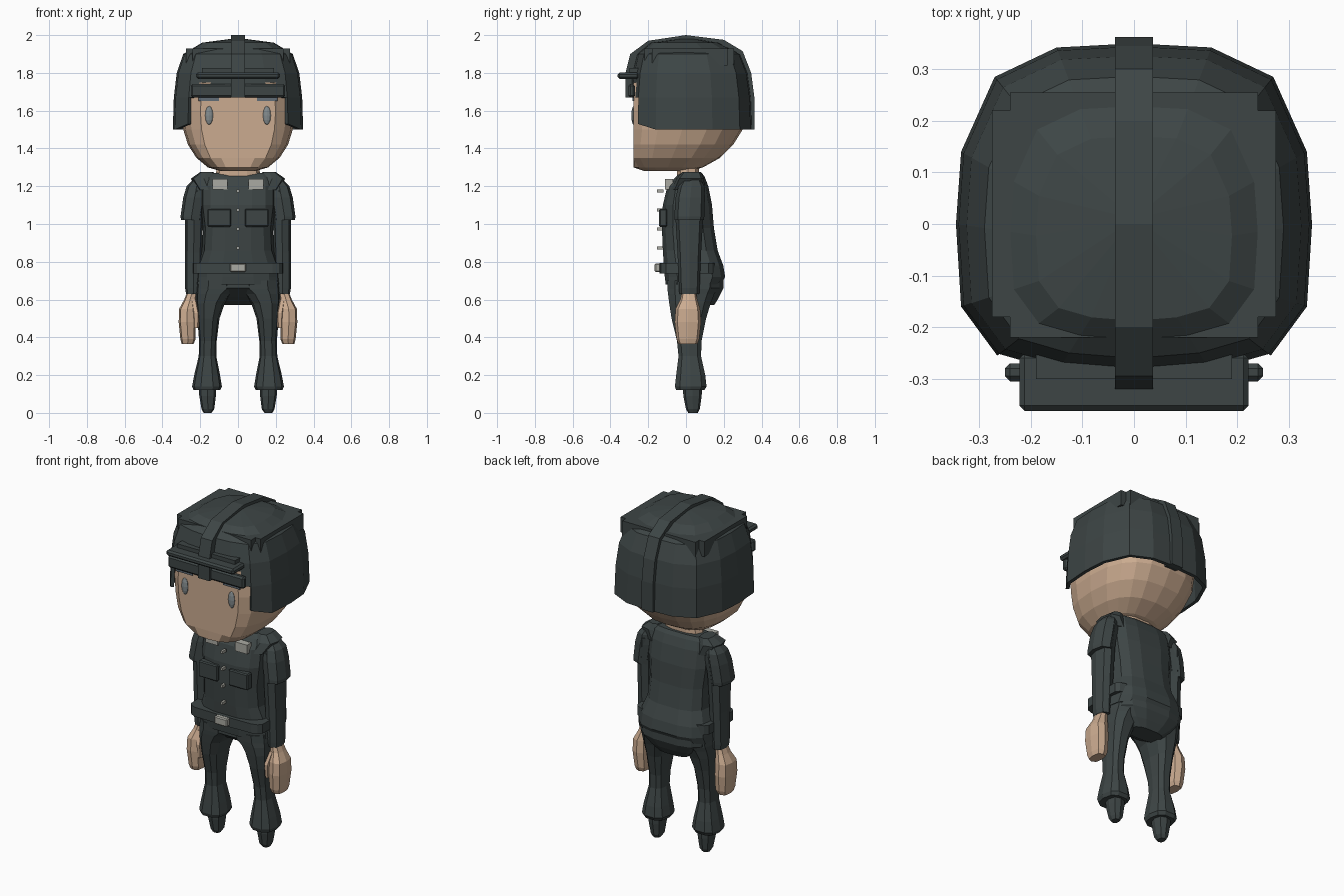
import bpy, bmesh, math

cube = bpy.data.objects.get("Cube")
if cube:
    bpy.data.objects.remove(cube, do_unlink=True)


def material(name, r, g, b):
    mat = bpy.data.materials.new(name)
    mat.use_nodes = True
    mat.diffuse_color = (r, g, b, 1)
    shader = next(n for n in mat.node_tree.nodes if n.type == "BSDF_PRINCIPLED")
    shader.inputs["Base Color"].default_value = (r, g, b, 1)
    shader.inputs["Roughness"].default_value = .9
    return mat


cloth = material("dark_cloth", .047, .06, .06)
skin = material("skin", .6, .41, .28)
metal = material("pale_metal", .4, .4, .36)
eye_grey = material("eye_grey", .23, .26, .27)
brow_grey = material("brow_grey", .12, .15, .18)


def finish(name, bm, mat, mirror=False):
    """Turn a bmesh into a flat shaded object, optionally mirrored across x."""
    bmesh.ops.recalc_face_normals(bm, faces=bm.faces)
    mesh = bpy.data.meshes.new(name)
    bm.to_mesh(mesh)
    bm.free()
    mesh.materials.append(mat)
    obj = bpy.data.objects.new(name, mesh)
    bpy.context.collection.objects.link(obj)
    if mirror:
        mod = obj.modifiers.new("mirror", "MIRROR")
        mod.use_mirror_merge = False
    return obj


def skin_rings(bm, rings, cap=True):
    """Bridge equal rings of vertices into a closed tube."""
    count = len(rings[0])
    for low, high in zip(rings, rings[1:]):
        for i in range(count):
            j = (i + 1) % count
            bm.faces.new((low[i], low[j], high[j], high[i]))
    if cap:
        bm.faces.new(rings[0])
        bm.faces.new(rings[-1])


def loft(name, rows, mat, sides=10, power=2.6, mirror=False, front=None):
    """Rows are (z, x0, x1, y0, y1): bounds of rounded cross-sections."""
    bm = bmesh.new()
    rings = []
    for z, x0, x1, y0, y1 in rows:
        ring = []
        for i in range(sides):
            angle = math.tau * i / sides
            c, s = math.cos(angle), math.sin(angle)
            u = math.copysign(abs(c) ** (2 / power), c)
            v = math.copysign(abs(s) ** (2 / power), s)
            x = (x0 + x1) / 2 + u * (x1 - x0) / 2
            y = (y0 + y1) / 2 + v * (y1 - y0) / 2
            if front is not None:
                y = max(y, front)
            ring.append(bm.verts.new((x, y, z)))
        rings.append(ring)
    skin_rings(bm, rings)
    return finish(name, bm, mat, mirror)


def centred(rows):
    """Expand (z, half width, y0, y1) into symmetric bounds."""
    return [(z, -w, w, y0, y1) for z, w, y0, y1 in rows]


def box(name, x, y, z, mat, mirror=False, bevel=0):
    """Box from three (low, high) ranges."""
    bm = bmesh.new()
    bmesh.ops.create_cube(bm, size=1)
    for v in bm.verts:
        v.co = [sum(r) / 2 + c * (r[1] - r[0]) for r, c in zip((x, y, z), v.co)]
    if bevel:
        bmesh.ops.bevel(bm, geom=list(bm.edges), offset=bevel, segments=1, affect="EDGES")
    return finish(name, bm, mat, mirror)


# Head with a flat face
loft("head", centred([
    (1.28, .09, -.22, .02), (1.3, .16, -.28, .09), (1.35, .22, -.33, .18),
    (1.42, .265, -.34, .25), (1.5, .29, -.34, .3), (1.6, .3, -.34, .31),
    (1.75, .28, -.33, .3)]), skin, sides=20, front=-.278)
loft("neck", centred([(1.18, .13, -.05, .08), (1.26, .12, -.05, .07),
                      (1.33, .1, -.05, .07)]), skin)

# Eyes and brows
bm = bmesh.new()
bmesh.ops.create_uvsphere(bm, u_segments=10, v_segments=6, radius=1)
for v in bm.verts:
    v.co = (.153 + v.co.x * .022, -.277 + v.co.y * .012, 1.575 + v.co.z * .05)
finish("eyes", bm, eye_grey, True)
box("brows", (.1, .21), (-.284, -.276), (1.652, 1.672), brow_grey, True)

# Helmet shell: one outline shrunk towards the crown, open over the face
half = [(0, -.3), (.15, -.288), (.265, -.255), (.335, -.16), (.345, 0),
        (.335, .14), (.27, .285), (.15, .342), (0, .35)]
outline = half + [(-x, y) for x, y in half[-2:0:-1]]
bm = bmesh.new()
rings = []
for z, scale in [(1.5, 1), (1.67, .985), (1.8, .94), (1.9, .84), (1.96, .55)]:
    ring = []
    for x, y in outline:
        drop = .03 if z == 1.5 and y < -.2 else 0
        ring.append(bm.verts.new((x * scale, (y + .05) * scale - .05, z + drop)))
    rings.append(ring)
skin_rings(bm, rings, cap=False)
crown = bm.verts.new((0, .01, 1.985))
for i, v in enumerate(rings[-1]):
    bm.faces.new((v, rings[-1][i - 1], crown))
opening = [f for f in bm.faces if f.calc_center_median().z < 1.65
           and f.calc_center_median().y < -.25]
bmesh.ops.delete(bm, geom=opening, context="FACES")
bm.verts.ensure_lookup_table()
bmesh.ops.delete(bm, geom=[v for v in bm.verts if not v.link_faces], context="VERTS")
shell = finish("helmet_shell", bm, cloth)
rim = shell.modifiers.new("thickness", "SOLIDIFY")
rim.thickness = .02
rim.offset = -1

# Helmet centre band, extruded from its side profile
profile = [(-.25, 1.67), (-.32, 1.67), (-.32, 1.8), (-.295, 1.9), (-.2, 1.97),
           (0, 2), (.2, 1.975), (.3, 1.915), (.345, 1.8), (.362, 1.67),
           (.362, 1.5), (.33, 1.5)]
bm = bmesh.new()
skin_rings(bm, [[bm.verts.new((x, y, z)) for y, z in profile] for x in (-.037, .037)])
finish("helmet_band", bm, cloth)

# Helmet corner covers and visor
box("cover_long", (-.24, .24), (-.22, .255), (1.84, 1.93), cloth)
box("cover_wide", (-.275, .275), (-.18, .22), (1.84, 1.93), cloth)
box("visor_bar", (-.222, .222), (-.362, -.25), (1.768, 1.802), cloth, bevel=.01)
box("visor_mount", (-.19, .19), (-.3, -.22), (1.8, 1.825), cloth)
box("brow_guard", (-.25, .25), (-.305, -.27), (1.67, 1.74), cloth, bevel=.01)

# Jacket and seat
loft("jacket", centred([
    (.68, .23, -.11, .19), (.72, .225, -.115, .21), (.78, .22, -.12, .2),
    (.86, .19, -.125, .17), (.98, .185, -.13, .15), (1.1, .2, -.125, .14),
    (1.2, .2, -.1, .12), (1.25, .19, -.055, .1), (1.27, .165, -.03, .085)]),
    cloth, sides=14, power=3)
loft("shoulder_yokes", [(1.18, .1, .21, -.08, .1), (1.24, .11, .25, -.05, .095),
                        (1.275, .13, .2, -.02, .08)], cloth, 8, 3, True)
loft("seat", centred([(.57, .1, .04, .15), (.61, .16, -.03, .175), (.66, .215, -.1, .2),
                      (.72, .22, -.1, .2)]), cloth, sides=14, power=3)

# Belt, buckle, pockets, badges and buttons
loft("belt", centred([(.738, .24, -.14, .155), (.793, .24, -.14, .155)]),
     cloth, sides=16, power=7)
box("buckle", (-.042, .042), (-.166, -.13), (.745, .792), metal, bevel=.006)
box("pockets", (.036, .162), (-.142, -.1), (.985, 1.08), cloth, True, .006)
box("badges", (.056, .136), (-.11, -.07), (1.183, 1.237), metal, True)
for i in range(4):
    z = 1.175 - i * .101
    box("button", (-.007, .007), (-.153, -.12), (z - .008, z + .008), metal)

# Arms: sleeves, caps and hands
loft("sleeves", [(.63, .197, .275, -.035, .07), (.66, .193, .28, -.037, .072),
                 (.85, .19, .28, -.045, .08), (1.02, .185, .28, -.055, .09),
                 (1.18, .18, .255, -.045, .1)], cloth, 8, 2.6, True)
loft("sleeve_caps", [(1.02, .19, .302, -.062, .095), (1.04, .188, .304, -.062, .097),
                     (1.14, .17, .29, -.055, .1), (1.2, .165, .272, -.04, .097),
                     (1.245, .17, .23, -.01, .075)], cloth, 8, 2.6, True)
loft("hands", [(.365, .235, .298, -.04, .06), (.39, .225, .305, -.05, .07),
               (.48, .225, .314, -.06, .08), (.55, .225, .312, -.055, .075),
               (.6, .222, .285, -.03, .06), (.65, .215, .265, -.02, .05)],
     skin, 8, 3, True)
loft("thumbs", [(.45, .208, .235, -.05, -.02), (.53, .205, .24, -.06, -.005),
                (.6, .22, .25, -.03, .01)], skin, 6, 2.6, True)

# Legs flaring into cuffs, with narrow feet
loft("trousers", [(.12, .095, .235, -.055, .1), (.14, .085, .243, -.062, .112),
                  (.2, .095, .232, -.055, .105), (.3, .115, .208, -.042, .082),
                  (.38, .113, .206, -.05, .085), (.5, .098, .215, -.08, .11),
                  (.58, .07, .225, -.093, .135), (.63, .03, .228, -.1, .155),
                  (.655, -.01, .23, -.103, .17), (.7, -.01, .225, -.105, .18)],
     cloth, 10, 2.6, True)
loft("feet", [(0, .14, .182, .012, .062), (.02, .126, .193, 0, .073),
              (.09, .117, .205, -.014, .083), (.13, .115, .207, -.016, .085)],
     cloth, 8, 2.6, True)
